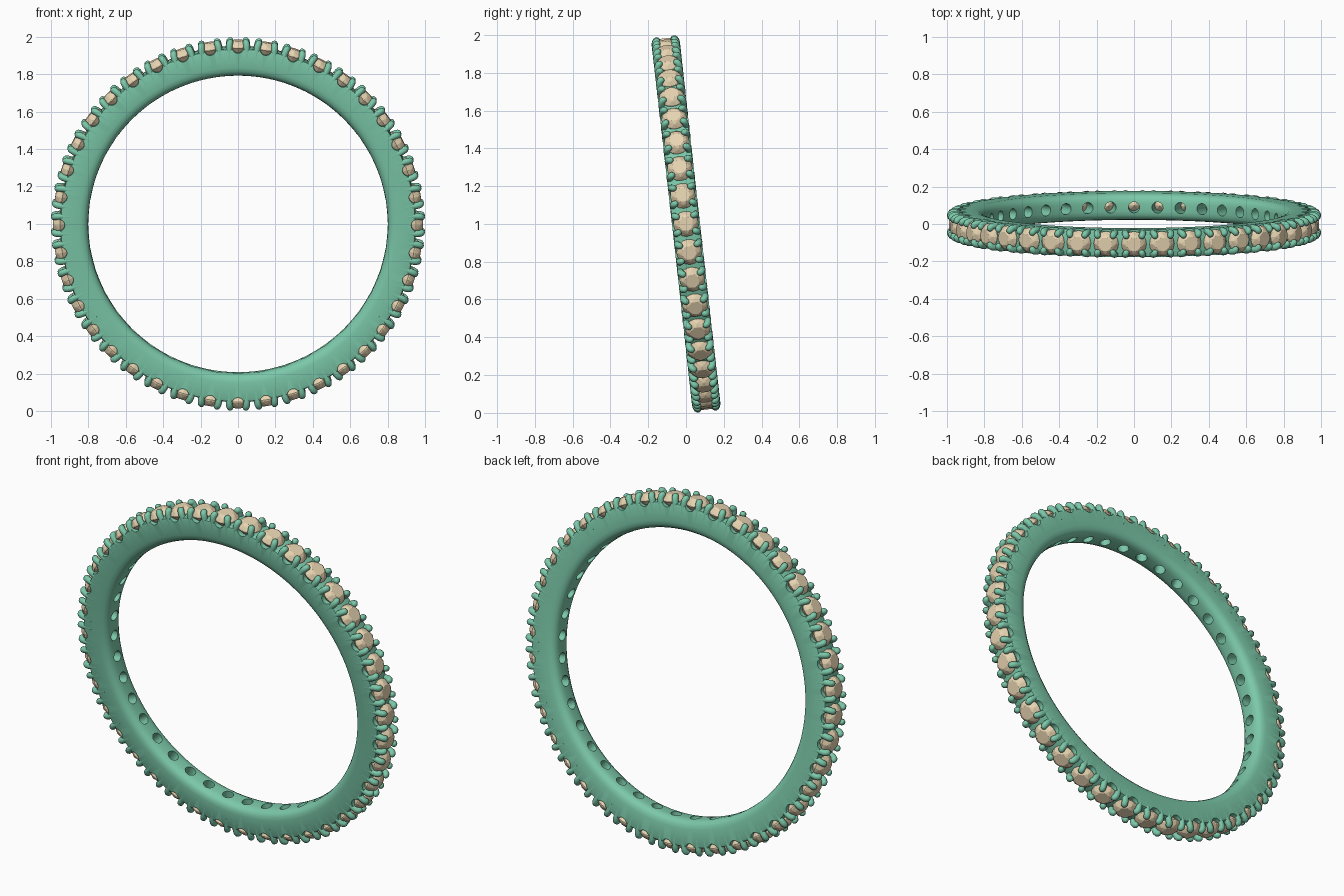
import bpy, bmesh
from math import pi, sin, cos, radians
from mathutils import Vector, Matrix

if "Cube" in bpy.data.objects:
    bpy.data.objects.remove(bpy.data.objects["Cube"])

N = 40                      # stones round the ring
TILT = Matrix.Translation((0, 0, 1)) @ Matrix.Rotation(radians(6.4), 4, 'X')


def material(name, rgb):
    m = bpy.data.materials.new(name)
    m.diffuse_color = (*rgb, 1)
    m.use_nodes = True
    m.node_tree.nodes["Principled BSDF"].inputs["Base Color"].default_value = m.diffuse_color
    return m


GREEN = material("green_metal", (0.20, 0.58, 0.40))
BEIGE = material("beige_stone", (0.80, 0.66, 0.44))


def make(name, bm, mat=None):
    bmesh.ops.recalc_face_normals(bm, faces=bm.faces)
    me = bpy.data.meshes.new(name)
    bm.to_mesh(me)
    bm.free()
    ob = bpy.data.objects.new(name, me)
    bpy.context.collection.objects.link(ob)
    if mat:
        me.materials.append(mat)
    return ob


def station(i):
    """Frame at stone i: local x = along the rim, y = across, z = outward."""
    return Matrix.Rotation(2 * pi * i / N, 4, 'Y')


def loft(bm, rings, closed=False):
    pairs = zip(rings, rings[1:] + rings[:1] if closed else rings[1:])
    for a, b in pairs:
        for k in range(len(a)):
            j = (k + 1) % len(a)
            bm.faces.new((a[k], a[j], b[j], b[k]))


def smooth(ob, angle):
    bpy.ops.object.select_all(action='DESELECT')
    ob.select_set(True)
    bpy.context.view_layer.objects.active = ob
    bpy.ops.object.shade_smooth_by_angle(angle=radians(angle))


# Band: comfort-fit profile (across, radius) spun round the finger axis
half = [(0.022, 0.800), (0.042, 0.803), (0.058, 0.812), (0.068, 0.827),
        (0.073, 0.848), (0.074, 0.935), (0.070, 0.947), (0.060, 0.951)]
profile = half + [(-y, r) for y, r in reversed(half)]
bm = bmesh.new()
SEG = 240
rings = [[bm.verts.new((r * sin(2 * pi * s / SEG), y, r * cos(2 * pi * s / SEG)))
          for y, r in profile] for s in range(SEG)]
loft(bm, rings, closed=True)
band = make("band", bm, GREEN)

# Cutters: light holes under the stones and U notches across the rim
holes, notches = bmesh.new(), bmesh.new()
for i in range(N):
    bmesh.ops.create_cone(holes, cap_ends=True, segments=20, radius1=0.03, radius2=0.03,
                          depth=0.18, matrix=station(i) @ Matrix.Translation((0, 0, 0.853)))
    bmesh.ops.create_cone(notches, cap_ends=True, segments=20, radius1=0.031, radius2=0.031,
                          depth=0.3, matrix=station(i) @ Matrix.Translation((0, 0, 0.957))
                          @ Matrix.Rotation(pi / 2, 4, 'X'))
for name, cut in (("hole_cutter", holes), ("notch_cutter", notches)):
    cutter = make(name, cut)
    cutter.hide_render = True
    mod = band.modifiers.new(name, 'BOOLEAN')
    mod.operation, mod.solver, mod.object = 'DIFFERENCE', 'EXACT', cutter
    bpy.context.view_layer.objects.active = band
    bpy.ops.object.modifier_apply(modifier=name)
    bpy.data.objects.remove(cutter)
smooth(band, 35)


# Prongs: round claws rising from the rim and curling over each stone
def claw(bm, frame, sx, sy):
    path = [(0.047, 0.057, 0.90), (0.047, 0.058, 0.955), (0.046, 0.056, 0.971),
            (0.044, 0.051, 0.980), (0.042, 0.046, 0.982)]
    pts = [Vector((x * sx, y * sy, z)) for x, y, z in path]
    end = (pts[-1] - pts[-2]).normalized()
    stops = [(p, 0.0175) for p in pts]
    stops += [(pts[-1] + end * 0.0175 * sin(a), 0.0175 * cos(a)) for a in (0.5, 0.95, 1.35)]
    rings = []
    for k, (p, rad) in enumerate(stops):
        d = (stops[min(k + 1, len(stops) - 1)][0] - stops[max(k - 1, 0)][0]).normalized()
        u = Vector((1, 0, 0))
        u = (u - d * u.dot(d)).normalized()
        v = d.cross(u)
        rings.append([bm.verts.new(frame @ (p + rad * (u * cos(t) + v * sin(t))))
                      for t in (2 * pi * j / 12 for j in range(12))])
    loft(bm, rings)
    bm.faces.new(rings[0])
    bm.faces.new(rings[-1])


bm = bmesh.new()
for i in range(N):
    for sx in (-1, 1):
        for sy in (-1, 1):
            claw(bm, station(i), sx, sy)
prongs = make("prongs", bm, GREEN)
smooth(prongs, 60)

# Stones: faceted brilliants as hulls of table, star, girdle and culet points
bm = bmesh.new()
tiers = [(8, 0.038, 0.988, 0.5), (8, 0.054, 0.977, 0), (16, 0.067, 0.957, 0),
         (16, 0.067, 0.951, 0), (8, 0.036, 0.910, 0), (1, 0, 0.878, 0)]
for i in range(N):
    vs = [bm.verts.new(station(i) @ Vector((r * cos(2 * pi * (k + o) / n),
                                            r * sin(2 * pi * (k + o) / n), z)))
          for n, r, z, o in tiers for k in range(n)]
    bmesh.ops.convex_hull(bm, input=vs)
stones = make("stones", bm, BEIGE)

# Lean the whole ring back and stand it on the ground
for ob in (band, prongs, stones):
    ob.matrix_world = TILT
